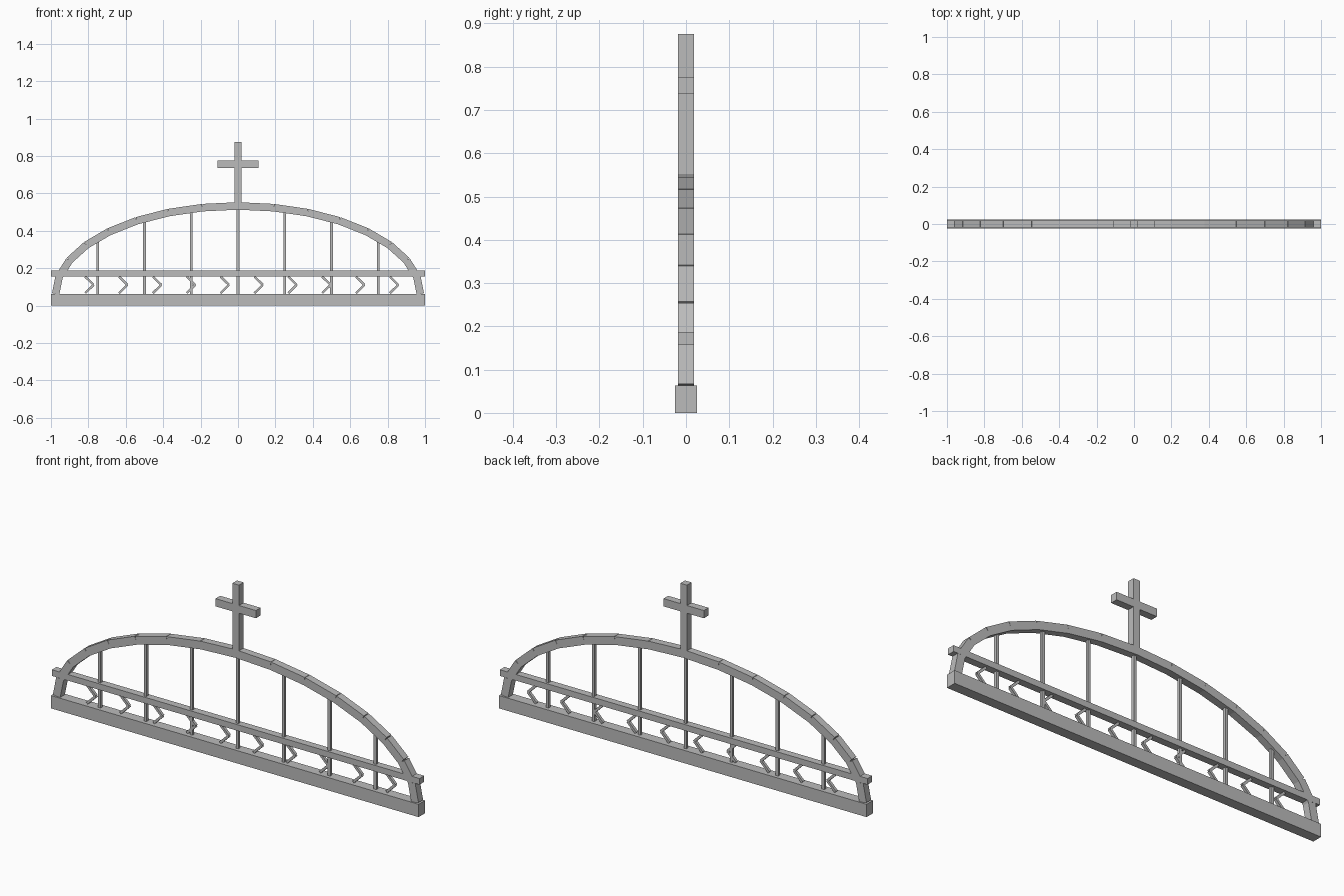
import bpy, math
from mathutils import Vector

cube = bpy.data.objects.get("Cube")
if cube:
    bpy.data.objects.remove(cube, do_unlink=True)

GREY = (0.5, 0.5, 0.5)
mat = bpy.data.materials.new("grey metal")
mat.use_nodes = True
mat.diffuse_color = (*GREY, 1)
mat.node_tree.nodes["Principled BSDF"].inputs["Base Color"].default_value = (*GREY, 1)


def box(name, centre, size, tilt=0.0):
    """Box of the given size, tilted about the y axis."""
    bpy.ops.mesh.primitive_cube_add(size=1, location=centre)
    ob = bpy.context.object
    ob.name = name
    ob.scale = size
    ob.rotation_euler = (0, tilt, 0)
    ob.data.materials.append(mat)
    return ob


def beam(name, start, end, width, depth):
    """Straight beam between two (x, z) points."""
    a, b = Vector(start), Vector(end)
    d = b - a
    mid = (a + b) / 2
    box(name, (mid.x, 0, mid.y), (d.length, depth, width), -math.atan2(d.y, d.x))


BASE_TOP = 0.063
RAIL_LOW, RAIL_TOP = 0.157, 0.187
DEPTH = 0.036
ARCH_A, ARCH_H, ARCH_W = 0.975, 0.47, 0.04
SEGMENTS = 16

# Base beam and middle rail
box("base_beam", (0, 0, BASE_TOP / 2), (2, 0.05, BASE_TOP))
box("middle_rail", (0, 0, (RAIL_LOW + RAIL_TOP) / 2), (2, DEPTH, RAIL_TOP - RAIL_LOW))

# Half-elliptical arch of straight beams
points = []
for i in range(SEGMENTS + 1):
    t = math.pi * i / SEGMENTS
    points.append((-ARCH_A * math.cos(t), BASE_TOP + ARCH_H * math.sin(t)))
for i in range(SEGMENTS):
    beam(f"arch_segment_{i + 1}", points[i], points[i + 1], ARCH_W, DEPTH)

# Thin upright bars
for i in range(-3, 4):
    x = i * 0.25
    top = BASE_TOP + ARCH_H * math.sqrt(1 - (x / ARCH_A) ** 2) - 0.01
    beam(f"upright_bar_{i + 4}", (x, BASE_TOP - 0.01), (x, top), 0.014, 0.014)

# Row of chevrons between base and rail
for i in range(10):
    tip = -0.772 + i * 0.181
    for side, z in (("upper", 0.155), ("lower", 0.067)):
        beam(f"chevron_{i + 1}_{side}", (tip - 0.045, z), (tip, 0.111), 0.012, 0.014)

# Cross on top of the arch
box("cross_upright", (0, 0, 0.705), (0.036, DEPTH, 0.34))
box("cross_arm", (0, 0, 0.756), (0.22, DEPTH, 0.038))
